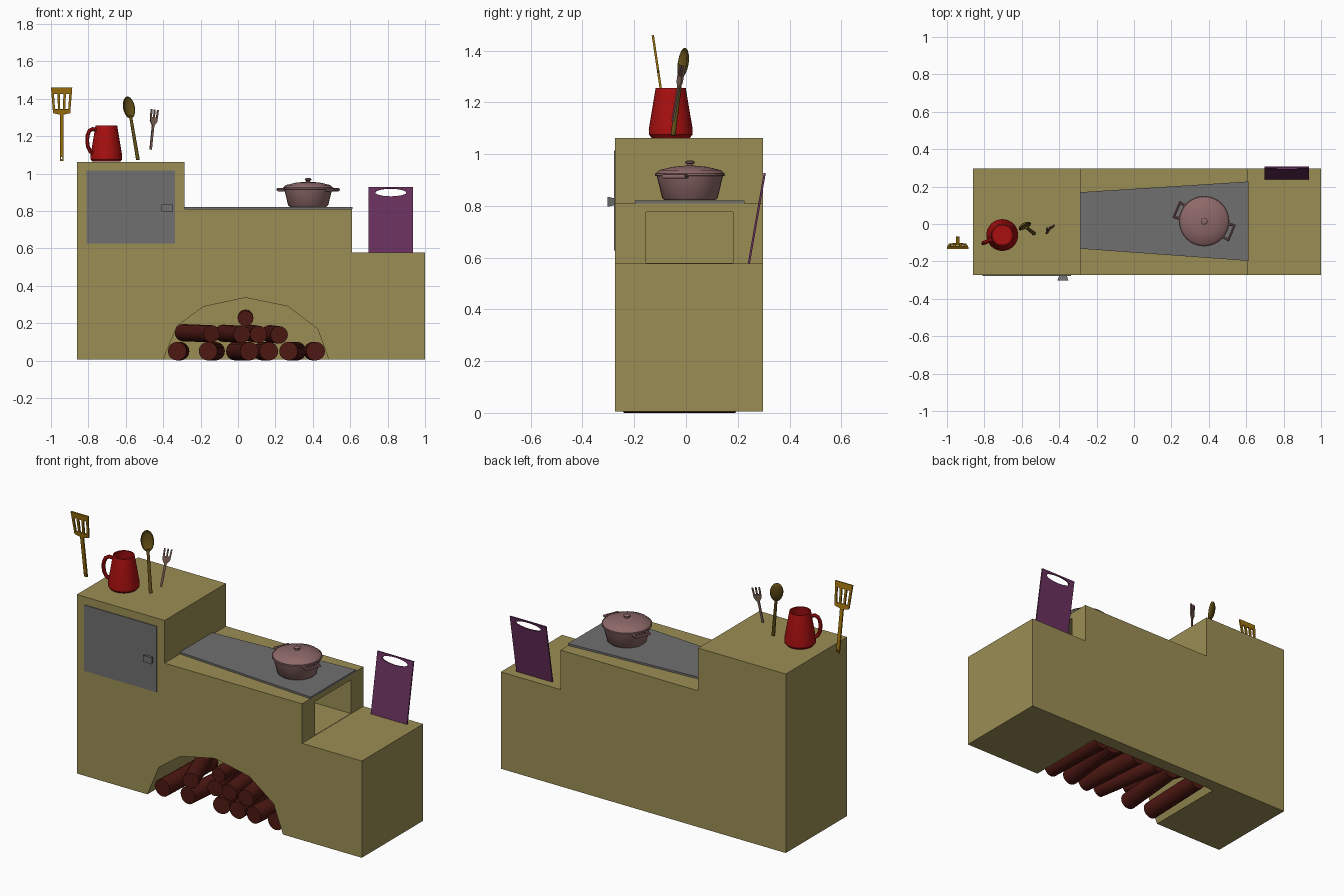
import bpy, bmesh, math
from mathutils import Vector, Matrix

if "Cube" in bpy.data.objects:
    bpy.data.objects.remove(bpy.data.objects["Cube"])


def material(name, rgb):
    m = bpy.data.materials.new(name)
    m.diffuse_color = (*rgb, 1)
    m.use_nodes = True
    m.node_tree.nodes["Principled BSDF"].inputs["Base Color"].default_value = m.diffuse_color
    return m


CLAY = material("clay", (0.33, 0.27, 0.09))
IRON = material("iron", (0.16, 0.16, 0.16))
BARK = material("bark", (0.075, 0.009, 0.006))
RED = material("red_enamel", (0.4, 0.005, 0.005))
PINK = material("pink_enamel", (0.27, 0.14, 0.14))
PURPLE = material("purple", (0.14, 0.03, 0.11))
BRASS = material("brass", (0.34, 0.17, 0.005))
WOOD = material("dark_wood", (0.12, 0.075, 0.008))
TIN = material("tin", (0.2, 0.12, 0.09))


def finish(ob, mat, smooth=True):
    """Weld, fix normals, set material and shading."""
    bm = bmesh.new()
    bm.from_mesh(ob.data)
    bmesh.ops.remove_doubles(bm, verts=bm.verts, dist=1e-5)
    bmesh.ops.recalc_face_normals(bm, faces=bm.faces)
    bm.to_mesh(ob.data)
    bm.free()
    ob.data.materials.clear()
    ob.data.materials.append(mat)
    select(ob)
    if smooth:
        bpy.ops.object.shade_smooth_by_angle(angle=math.radians(35))
    else:
        bpy.ops.object.shade_flat()
    return ob


def select(ob):
    bpy.ops.object.select_all(action='DESELECT')
    ob.select_set(True)
    bpy.context.view_layer.objects.active = ob


def frame(origin, across=(1, 0, 0), up=(0, 0, 1)):
    """Matrix with local x near 'across' and local y along 'up'."""
    v = Vector(up).normalized()
    u = Vector(across)
    u = (u - v * u.dot(v)).normalized()
    w = u.cross(v)
    return Matrix.Translation(origin) @ Matrix((u, v, w)).transposed().to_4x4()


def curve_object(name, loops, mat, cyclic, dims, **props):
    cu = bpy.data.curves.new(name, 'CURVE')
    cu.dimensions = dims
    for k, v in props.items():
        setattr(cu, k, v)
    for pts in loops:
        s = cu.splines.new('POLY')
        s.points.add(len(pts) - 1)
        for p, co in zip(s.points, pts):
            p.co = (*co, 0, 1)[:4] if len(co) == 2 else (*co, 1)
        s.use_cyclic_u = cyclic
    ob = bpy.data.objects.new(name, cu)
    bpy.context.collection.objects.link(ob)
    select(ob)
    bpy.ops.object.convert(target='MESH')
    return finish(bpy.context.object, mat)


def slab(name, loops, thick, matrix, mat):
    """Flat outline (with optional hole loops) given thickness."""
    ob = curve_object(name, loops, mat, True, '2D', fill_mode='BOTH', extrude=thick / 2)
    ob.matrix_world = matrix
    return ob


def tube(name, pts, r, mat):
    return curve_object(name, [pts], mat, False, '3D', fill_mode='FULL', bevel_depth=r,
                        bevel_resolution=2, use_fill_caps=True)


def rod(name, a, b, r1, r2, mat, sides=16):
    a, b = Vector(a), Vector(b)
    bpy.ops.mesh.primitive_cone_add(vertices=sides, radius1=r1, radius2=r2, depth=(b - a).length)
    ob = bpy.context.object
    ob.name = name
    ob.matrix_world = Matrix.Translation((a + b) / 2) @ (b - a).to_track_quat('Z', 'Y').to_matrix().to_4x4()
    return finish(ob, mat)


def lathe(name, profile, x, y, mat, steps=32):
    bm = bmesh.new()
    vs = [bm.verts.new((r, 0, z)) for r, z in profile]
    es = [bm.edges.new(p) for p in zip(vs, vs[1:])]
    bmesh.ops.spin(bm, geom=vs + es, cent=(0, 0, 0), axis=(0, 0, 1), angle=math.tau, steps=steps)
    me = bpy.data.meshes.new(name)
    bm.to_mesh(me)
    bm.free()
    ob = bpy.data.objects.new(name, me)
    bpy.context.collection.objects.link(ob)
    ob.location = (x, y, 0)
    return finish(ob, mat)


def rect(x0, x1, y0, y1):
    return [(x0, y0), (x1, y0), (x1, y1), (x0, y1)]


def cut(ob, cutter):
    cutter.hide_render = True
    mod = ob.modifiers.new("cut", 'BOOLEAN')
    mod.operation, mod.solver, mod.object = 'DIFFERENCE', 'EXACT', cutter
    select(ob)
    bpy.ops.object.modifier_apply(modifier=mod.name)
    bpy.data.objects.remove(cutter)


# Stepped clay body with a wood arch and a firing mouth under the plate
steps = [(-0.86, 0.006), (1, 0.006), (1, 0.577), (0.61, 0.577), (0.61, 0.81),
         (-0.287, 0.81), (-0.287, 1.062), (-0.86, 1.062)]
body = slab("stove_body", [steps], 0.572, frame((0, 0.012, 0)), CLAY)
arch = [(-0.4, -0.05), (-0.4, 0.006), (-0.325, 0.185), (-0.185, 0.288), (0.04, 0.336),
        (0.265, 0.29), (0.425, 0.17), (0.485, 0.006), (0.485, -0.05)]
cut(body, slab("arch_cutter", [arch], 0.62, frame((0, -0.09, 0)), CLAY))
cut(body, slab("mouth_cutter", [rect(-0.2, 0.65, 0.579, 0.777)], 0.336, frame((0, 0.013, 0)), CLAY))
finish(body, CLAY, smooth=False)

# Cooking plate, oven door and knob
slab("cooking_plate", [[(-0.287, -0.132), (0.612, -0.197), (0.612, 0.227), (-0.287, 0.17)]], 0.012,
     frame((0, 0, 0.815), up=(0, 1, 0)), IRON)
slab("oven_door", [rect(-0.81, -0.338, 0.627, 1.015)], 0.006, frame((0, -0.276, 0)), IRON)
bpy.ops.mesh.primitive_cone_add(vertices=4, radius1=0.5, radius2=0.72, depth=1)
knob = bpy.context.object
knob.name = "door_knob"
knob.data.transform(Matrix.Rotation(math.pi / 4, 4, 'Z'))
knob.data.transform(Matrix.Diagonal((0.058, 0.038, 0.026, 1)))
knob.matrix_world = frame((-0.38, -0.29, 0.816))
finish(knob, IRON, smooth=False)

# Firewood: front x, back x, z, radius
logs = [(-0.325, -0.31, 0.05, 0.05), (-0.16, -0.12, 0.05, 0.05), (0.06, -0.015, 0.05, 0.05),
        (0.165, 0.13, 0.05, 0.05), (0.27, 0.315, 0.05, 0.05), (0.415, 0.40, 0.05, 0.05),
        (-0.14, -0.295, 0.143, 0.046), (0.02, -0.08, 0.14, 0.046), (0.11, 0.07, 0.14, 0.046),
        (0.22, 0.17, 0.137, 0.047), (0.04, 0.04, 0.225, 0.042)]
for i, (xf, xb, z, r) in enumerate(logs):
    rod(f"log_{i + 1}", (xf, -0.24, z), (xb, 0.19, z + (0.006 if z > 0.1 else 0)), r, r, BARK)

# Cooking pot with lid and two loop handles
px, py = 0.375, 0.015
lathe("pot", [(0, 0.822), (0.098, 0.822), (0.107, 0.83), (0.128, 0.915), (0.135, 0.917),
              (0.135, 0.926), (0, 0.926)], px, py, PINK)
lathe("pot_lid", [(0, 0.925), (0.132, 0.925), (0.12, 0.938), (0.065, 0.951), (0.012, 0.956),
                  (0.01, 0.961), (0.018, 0.965), (0.018, 0.971), (0.011, 0.975), (0, 0.975)],
      px, py, PINK)
for side in (0, 1):
    h = tube(f"pot_handle_{side + 1}", [(0.115, -0.036, 0), (0.158, -0.042, 0),
                                        (0.158, 0.042, 0), (0.115, 0.036, 0)], 0.009, PINK)
    h.location = (px, py, 0.914)
    h.rotation_euler.z = math.radians(-23 + 180 * side)

# Jug with handle
jx, jy = -0.704, -0.059
lathe("jug", [(0, 1.063), (0.074, 1.063), (0.084, 1.075), (0.085, 1.095), (0.058, 1.256),
              (0.051, 1.256), (0.075, 1.1), (0.07, 1.085), (0, 1.085)], jx, jy, RED)
loop = [(0.055, 1.232), (0.08, 1.238), (0.098, 1.229), (0.109, 1.205), (0.111, 1.175),
        (0.107, 1.145), (0.095, 1.12), (0.076, 1.108)]
handle = tube("jug_handle", [(r, 0, z) for r, z in loop], 0.011, RED)
handle.location = (jx, jy, 0)
handle.rotation_euler.z = math.radians(203)


def ellipse(cx, cy, rx, ry, n=24):
    return [(cx + rx * math.cos(math.tau * i / n), cy + ry * math.sin(math.tau * i / n)) for i in range(n)]


# Leaning chopping board with an oval grip
slab("chopping_board", [rect(-0.118, 0.118, 0, 0.354), ellipse(0, 0.325, 0.083, 0.021)], 0.008,
     frame((0.817, 0.243, 0.578), up=(0, 0.061, 0.347)), PURPLE)

# Slotted spatula
outline = [(-0.01, 0), (0.01, 0), (0.01, 0.25), (0.046, 0.258), (0.057, 0.396), (-0.057, 0.396),
           (-0.046, 0.258), (-0.01, 0.25)]
slots = [[(x * 0.85 - 0.008, 0.278), (x * 0.85 + 0.008, 0.278), (x + 0.009, 0.362), (x - 0.009, 0.362)]
         for x in (-0.032, 0, 0.032)]
slab("spatula", [outline, ellipse(0, 0.014, 0.005, 0.007, 12)] + slots, 0.009,
     frame((-0.943, -0.07, 1.068), up=(0, -0.058, 0.39)), BRASS)

# Spoon: hollow bowl on a thin tapered handle
foot, tip = Vector((-0.535, -0.05, 1.073)), Vector((-0.592, -0.006, 1.41))
rod("spoon_handle", foot, foot.lerp(tip, 0.7), 0.01, 0.008, WOOD, 12)
bpy.ops.mesh.primitive_uv_sphere_add(segments=24, ring_count=12, radius=1)
bowl = bpy.context.object
bowl.name = "spoon_bowl"
bm = bmesh.new()
bm.from_mesh(bowl.data)
bmesh.ops.delete(bm, geom=[v for v in bm.verts if v.co.z > 0.01], context='VERTS')
bm.to_mesh(bowl.data)
bm.free()
bowl.data.transform(Matrix.Diagonal((0.036, 0.06, 0.018, 1)))
bowl.matrix_world = frame(foot.lerp(tip, 0.83), (0.85, 0.5, 0), tip - foot)
finish(bowl, WOOD)
bowl.modifiers.new("thickness", 'SOLIDIFY').thickness = 0.005

# Fork: three tines on a slim handle
half = [(0.006, 0), (0.006, 0.13), (0.021, 0.155), (0.023, 0.218), (0.015, 0.218), (0.013, 0.175),
        (0.004, 0.175), (0.004, 0.218)]
slab("fork", [half + [(-x, y) for x, y in reversed(half)]], 0.008,
     frame((-0.467, -0.05, 1.128), (0.9, 0.42, 0), (0.022, 0.036, 0.215)), TIN)
